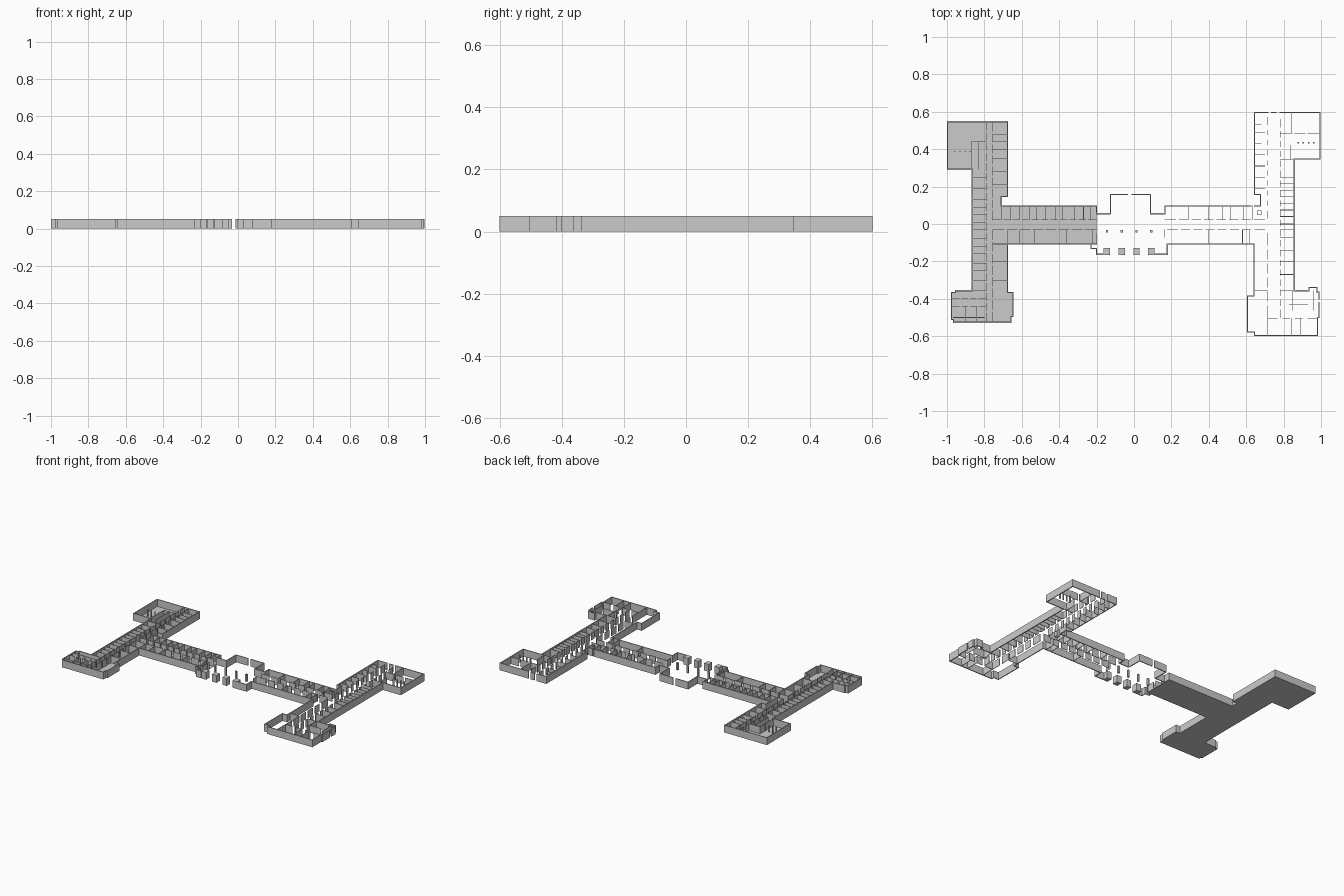
import bpy, bmesh
from mathutils import Matrix, Vector

H = 0.05      # wall height
T = 0.006     # outer wall thickness
I = 0.003     # inner wall thickness


def box(bm, x0, x1, y0, y1, z1=H):
    m = Matrix.Translation(((x0 + x1) / 2, (y0 + y1) / 2, z1 / 2))
    bmesh.ops.create_cube(bm, size=1, matrix=m @ Matrix.Diagonal((abs(x1 - x0), abs(y1 - y0), z1, 1)))


def wall(bm, a, b, t):
    h = t / 2
    box(bm, min(a[0], b[0]) - h, max(a[0], b[0]) + h, min(a[1], b[1]) - h, max(a[1], b[1]) + h)


def path(bm, pts, t=T):
    for a, b in zip(pts, pts[1:]):
        wall(bm, a, b, t)


def door_wall(bm, a, b, n, gap=0.014):
    # straight wall cut into n pieces by door openings
    a, b = Vector(a), Vector(b)
    u = (b - a).normalized()
    for i in range(n):
        p = a.lerp(b, i / n) + u * (gap / 2 if i else 0)
        q = a.lerp(b, (i + 1) / n) - u * (gap / 2 if i < n - 1 else 0)
        wall(bm, p, q, I)


def rows(bm, x0, x1, ys):
    for y in ys:
        wall(bm, (x0, y), (x1, y), I)


def cols(bm, y0, y1, xs):
    for x in xs:
        wall(bm, (x, y0), (x, y1), I)


def finish(bm, name):
    me = bpy.data.meshes.new(name)
    bm.to_mesh(me)
    bm.free()
    ob = bpy.data.objects.new(name, me)
    bpy.context.collection.objects.link(ob)


# left wing outline, shared by walls and floor
left = [(-0.2, 0.097), (-0.71, 0.097), (-0.71, 0.147), (-0.677, 0.147), (-0.677, 0.547),
        (-0.997, 0.547), (-0.997, 0.293), (-0.865, 0.293), (-0.865, -0.357), (-0.955, -0.357),
        (-0.955, -0.367), (-0.975, -0.367), (-0.975, -0.51), (-0.965, -0.51), (-0.965, -0.525),
        (-0.657, -0.525), (-0.657, -0.495), (-0.647, -0.495), (-0.647, -0.367), (-0.677, -0.367),
        (-0.677, -0.107), (-0.2, -0.107)]
bm = bmesh.new()
path(bm, left)
finish(bm, "left_outer_walls")

# left floor slab
bm = bmesh.new()
f = bm.faces.new([bm.verts.new((x, y, 0)) for x, y in left])
e = bmesh.ops.extrude_face_region(bm, geom=[f])
bmesh.ops.translate(bm, vec=(0, 0, 0.0015), verts=[v for v in e["geom"] if isinstance(v, bmesh.types.BMVert)])
bmesh.ops.recalc_face_normals(bm, faces=bm.faces)
finish(bm, "left_floor")

# left inner walls
bm = bmesh.new()
door_wall(bm, (-0.79, 0.547), (-0.79, -0.525), 20)
door_wall(bm, (-0.755, 0.547), (-0.755, 0.02), 9)
door_wall(bm, (-0.755, -0.03), (-0.755, -0.525), 8)
rows(bm, -0.865, -0.79, [0.25, 0.19, 0.13, 0.09, 0.05, 0.01, -0.03, -0.08, -0.12, -0.16, -0.21, -0.25, -0.30, -0.357])
rows(bm, -0.755, -0.677, [0.48, 0.44, 0.40, 0.35, 0.28, 0.21])
rows(bm, -0.755, -0.677, [-0.107, -0.20, -0.30])
cols(bm, 0.293, 0.44, [-0.87, -0.83])
rows(bm, -0.87, -0.79, [0.44])
door_wall(bm, (-0.975, -0.40), (-0.79, -0.40), 4)
door_wall(bm, (-0.975, -0.44), (-0.79, -0.44), 4)
cols(bm, -0.525, -0.44, [-0.90, -0.84])
rows(bm, -0.965, -0.80, [-0.50])
for i in range(4):
    box(bm, -0.96 + i * 0.027, -0.955 + i * 0.027, 0.385, 0.391)
finish(bm, "left_inner_walls")

# left link corridor and rooms
bm = bmesh.new()
door_wall(bm, (-0.755, 0.022), (-0.2, 0.022), 11)
door_wall(bm, (-0.755, -0.03), (-0.2, -0.03), 8)
cols(bm, 0.022, 0.097, [-0.71, -0.66, -0.61, -0.56, -0.52, -0.475, -0.42, -0.38, -0.32, -0.27, -0.235])
cols(bm, -0.107, -0.03, [-0.677, -0.61, -0.53, -0.36, -0.22])
finish(bm, "left_link_rooms")

# entrance hall
bm = bmesh.new()
path(bm, [(-0.2, 0.097), (-0.2, 0.055), (-0.125, 0.055), (-0.125, 0.157), (-0.035, 0.157)])
path(bm, [(-0.01, 0.157), (0.088, 0.157), (0.088, 0.055), (0.165, 0.055), (0.165, 0.097)])
path(bm, [(-0.2, -0.107), (-0.23, -0.107), (-0.23, -0.13), (-0.2, -0.13), (-0.2, -0.162), (-0.17, -0.162)])
path(bm, [(0.178, -0.107), (0.178, -0.162), (0.11, -0.162)])
wall(bm, (-0.2, -0.05), (-0.2, -0.107), I)
wall(bm, (0.165, -0.03), (0.165, -0.07), I)
finish(bm, "entrance_hall_walls")

# entrance piers and columns
bm = bmesh.new()
for i in range(4):
    x = -0.145 + i * 0.079
    box(bm, x - 0.017, x + 0.017, -0.165, -0.127)
    box(bm, x - 0.006, x + 0.006, -0.045, -0.033)
finish(bm, "entrance_piers")

# right wing outer walls
bm = bmesh.new()
path(bm, [(0.165, 0.097), (0.625, 0.097)])
path(bm, [(0.645, 0.097), (0.677, 0.097), (0.677, 0.157), (0.645, 0.157), (0.645, 0.597), (0.715, 0.597)])
path(bm, [(0.735, 0.597), (0.76, 0.597)])
path(bm, [(0.78, 0.597), (0.994, 0.597), (0.994, 0.347), (0.857, 0.347), (0.857, -0.357), (0.935, -0.357),
          (0.935, -0.34), (0.978, -0.34), (0.978, -0.365), (0.99, -0.365), (0.99, -0.40)])
path(bm, [(0.99, -0.42), (0.99, -0.50), (0.982, -0.50), (0.982, -0.597), (0.645, -0.597),
          (0.645, -0.577), (0.607, -0.577), (0.607, -0.385), (0.642, -0.385), (0.642, -0.107), (0.178, -0.107)])
finish(bm, "right_outer_walls")

# right inner walls
bm = bmesh.new()
door_wall(bm, (0.715, 0.57), (0.715, 0.03), 10, 0.03)
door_wall(bm, (0.715, -0.05), (0.715, -0.50), 6, 0.025)
door_wall(bm, (0.782, 0.56), (0.782, -0.50), 20, 0.022)
rows(bm, 0.645, 0.70, [0.49, 0.37, 0.31, 0.25, 0.19])
rows(bm, 0.645, 0.68, [0.53, 0.43])
rows(bm, 0.782, 0.857, [0.347, 0.25, 0.215, 0.18, 0.145, 0.11, 0.075, 0.04, 0.0, -0.03, -0.07, -0.14, -0.20, -0.27, -0.357])
door_wall(bm, (0.782, 0.485), (0.994, 0.485), 3)
cols(bm, 0.485, 0.597, [0.84])
cols(bm, 0.347, 0.42, [0.835])
for i in range(4):
    box(bm, 0.875 + i * 0.027, 0.883 + i * 0.027, 0.43, 0.438)
rows(bm, 0.645, 0.715, [-0.355])
door_wall(bm, (0.715, -0.505), (0.982, -0.505), 4, 0.03)
cols(bm, -0.597, -0.505, [0.715, 0.84, 0.89])
cols(bm, -0.46, -0.357, [0.845, 0.96])
rows(bm, 0.83, 0.93, [-0.43])
path(bm, [(0.66, 0.05), (0.68, 0.05), (0.68, 0.07), (0.66, 0.07), (0.66, 0.05)], I)
finish(bm, "right_inner_walls")

# right link corridor and rooms
bm = bmesh.new()
door_wall(bm, (0.165, 0.022), (0.70, 0.022), 8, 0.02)
door_wall(bm, (0.178, -0.03), (0.70, -0.03), 8, 0.02)
cols(bm, 0.022, 0.097, [0.29, 0.40, 0.475, 0.515, 0.585, 0.635])
cols(bm, -0.107, -0.03, [0.40, 0.58, 0.62])
finish(bm, "right_link_rooms")
